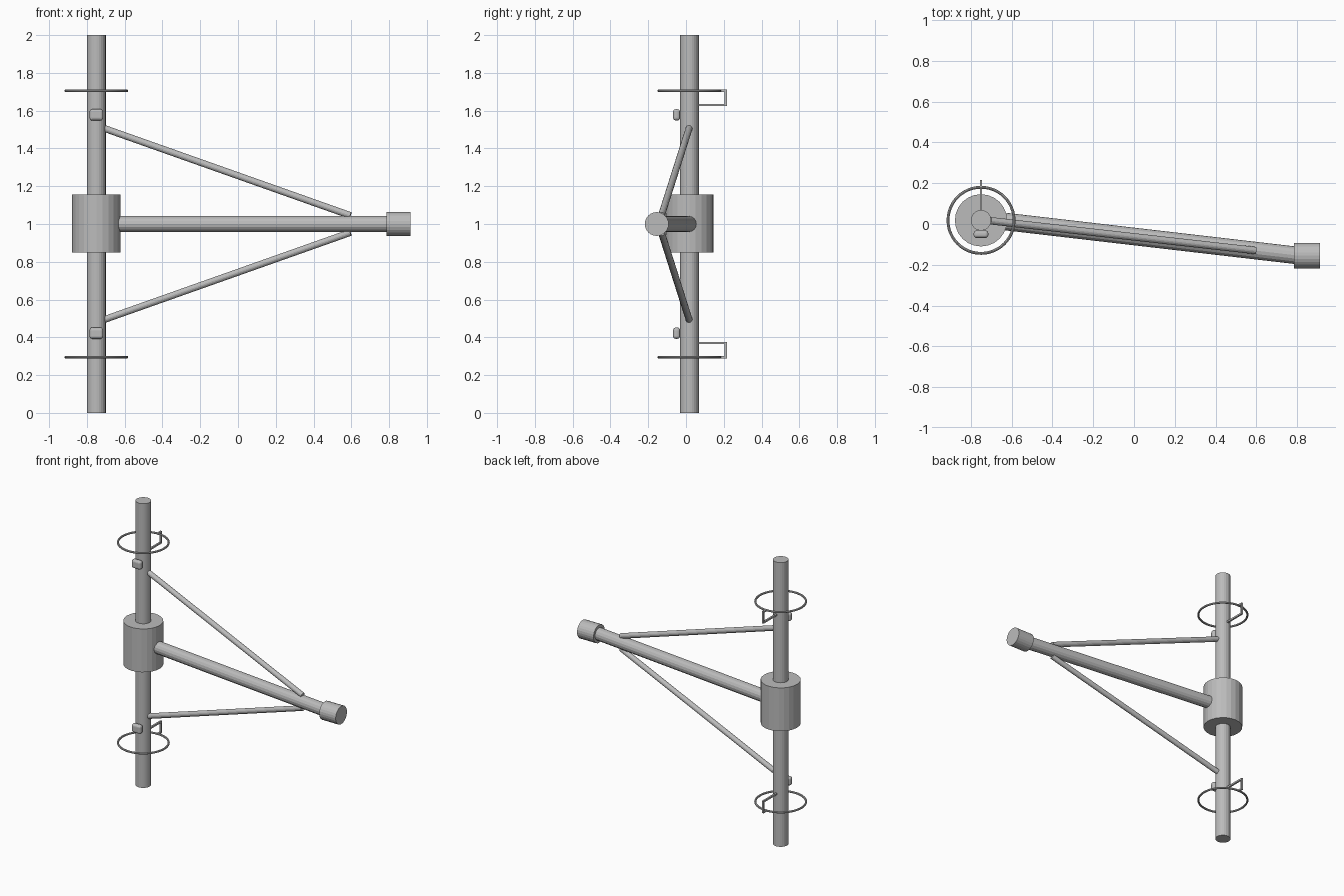
import bpy
from mathutils import Vector

cube = bpy.data.objects.get("Cube")
if cube:
    bpy.data.objects.remove(cube, do_unlink=True)

grey = bpy.data.materials.new("light grey metal")
grey.use_nodes = True
colour = (0.5, 0.5, 0.5, 1)
grey.diffuse_color = colour
grey.node_tree.nodes["Principled BSDF"].inputs["Base Color"].default_value = colour

PX, PY, MID = -0.75, 0.018, 1.0   # post axis and mid height


def finish(name):
    ob = bpy.context.object
    ob.name = name
    ob.data.materials.append(grey)
    return ob


def rod(name, start, end, radius, sides=24):
    a, b = Vector(start), Vector(end)
    bpy.ops.mesh.primitive_cylinder_add(vertices=sides, radius=radius,
                                        depth=(b - a).length, location=(a + b) / 2)
    ob = finish(name)
    ob.rotation_euler = (b - a).to_track_quat('Z', 'Y').to_euler()
    return ob


# Upright post, central hub, swinging arm and its end cap
rod("post", (PX, PY, 0), (PX, PY, 2), 0.05)
rod("hub", (PX, PY, 0.85), (PX, PY, 1.155), 0.128)
rod("arm", (-0.63, 0.012, MID), (0.79, -0.153, MID), 0.043, 16)
rod("end_cap", (0.785, -0.155, MID), (0.913, -0.155, MID), 0.063)

# Parts mirrored above and below the arm
for side, s in (("upper", 1), ("lower", -1)):
    rod(side + "_brace", (-0.705, 0.016, MID + s * 0.505),
        (0.595, -0.13, MID + s * 0.045), 0.018, 16)

    # Guide ring around the post
    ring_z, inner_z = MID + s * 0.705, MID + s * 0.63
    bpy.ops.mesh.primitive_torus_add(major_radius=0.162, minor_radius=0.007,
                                     major_segments=48, minor_segments=8,
                                     location=(PX, PY, ring_z))
    finish(side + "_ring")
    bpy.ops.object.shade_smooth_by_angle()

    # Bent bracket from the post out and back to the ring
    corners = [(PX, PY + 0.04, inner_z), (PX, 0.21, inner_z),
               (PX, 0.21, ring_z), (PX, 0.18, ring_z)]
    for i in range(3):
        a, b = Vector(corners[i]), Vector(corners[i + 1])
        bpy.ops.mesh.primitive_cube_add(size=1, location=(a + b) / 2)
        ob = finish(side + "_bracket_" + str(i + 1))
        ob.scale = [abs(d) + 0.012 for d in b - a]

    # Rounded stop block on the front of the post
    bpy.ops.mesh.primitive_cube_add(size=1, location=(PX, -0.05, MID + s * 0.578))
    block = finish(side + "_stop_block")
    block.scale = (0.072, 0.037, 0.06)
    bpy.ops.object.transform_apply(location=False, rotation=False, scale=True)
    bevel = block.modifiers.new("rounding", 'BEVEL')
    bevel.width = 0.015
    bevel.segments = 4
